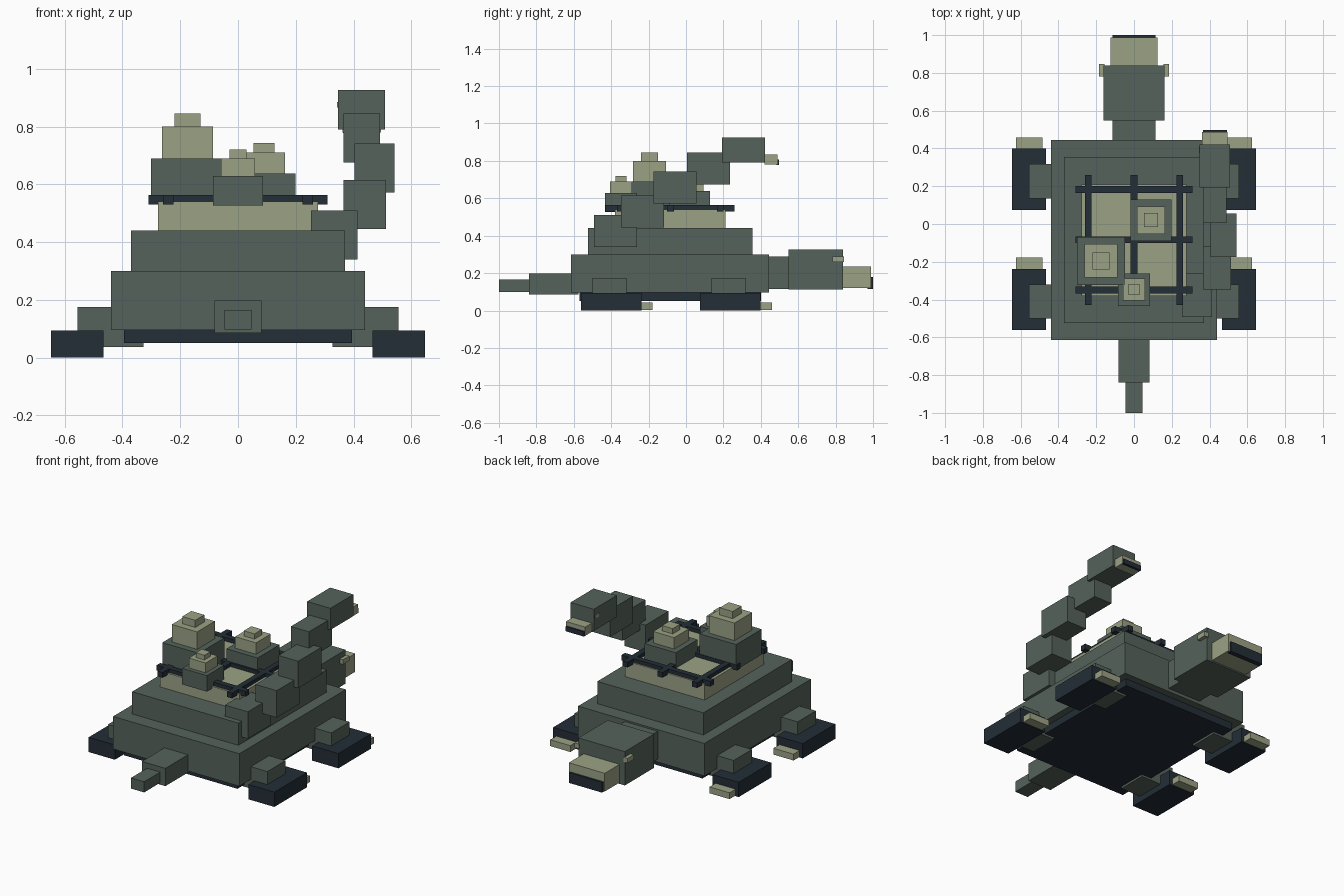
import bpy
import bmesh
from mathutils import Vector

default_cube = bpy.data.objects.get("Cube")
if default_cube:
    bpy.data.objects.remove(default_cube, do_unlink=True)


def make_material(name, rgb):
    mat = bpy.data.materials.new(name)
    mat.use_nodes = True
    colour = (*rgb, 1.0)
    mat.diffuse_color = colour
    mat.node_tree.nodes["Principled BSDF"].inputs["Base Color"].default_value = colour
    return mat


stone = make_material("grey green", (0.092, 0.123, 0.106))
tan = make_material("pale tan", (0.33, 0.36, 0.235))
navy = make_material("dark navy", (0.017, 0.027, 0.038))


def box(name, mat, x, y, z):
    """Flat-faced block spanning the (low, high) pairs on each axis."""
    low, high = Vector((x[0], y[0], z[0])), Vector((x[1], y[1], z[1]))
    bm = bmesh.new()
    bmesh.ops.create_cube(bm, size=1.0)
    bmesh.ops.scale(bm, vec=high - low, verts=bm.verts)
    mesh = bpy.data.meshes.new(name)
    bm.to_mesh(mesh)
    bm.free()
    mesh.materials.append(mat)
    obj = bpy.data.objects.new(name, mesh)
    obj.location = (low + high) / 2
    bpy.context.collection.objects.link(obj)
    return obj


def centred(name, mat, half_width, y, z):
    """Block symmetric about the middle plane."""
    return box(name, mat, (-half_width, half_width), y, z)


def around(centre, half):
    return (centre - half, centre + half)


# Stepped shell and belly
centred("belly_plate", navy, 0.395, (-0.57, 0.40), (0.05, 0.095))
centred("shell_lower", stone, 0.44, (-0.615, 0.445), (0.095, 0.30))
centred("shell_middle", stone, 0.37, (-0.525, 0.355), (0.30, 0.44))
centred("shell_upper", tan, 0.277, (-0.38, 0.21), (0.44, 0.54))

# Lattice of bars on the shell
bar_z = (0.53, 0.563)
for i, y in enumerate((-0.35, -0.083, 0.183)):
    centred(f"cross_bar_{i}", navy, 0.31, around(y, 0.018), bar_z)
for i, x in enumerate((-0.242, 0, 0.242)):
    box(f"long_bar_{i}", navy, around(x, 0.018), (-0.43, 0.26), bar_z)


# Three stepped spires: half widths shrink from base to cap
def spire(name, x, y, halves, levels):
    parts = (("base", stone), ("block", tan), ("cap", tan))
    for i, (part, mat) in enumerate(parts):
        box(f"{name}_{part}", mat, around(x, halves[i]), around(y, halves[i]),
            (levels[i], levels[i + 1]))


spire("large_spire", -0.175, -0.195, (0.127, 0.088, 0.045), (0.53, 0.69, 0.80, 0.845))
spire("medium_spire", 0.09, 0.02, (0.109, 0.073, 0.037), (0.53, 0.638, 0.71, 0.743))
spire("small_spire", 0, -0.347, (0.086, 0.059, 0.03), (0.527, 0.628, 0.69, 0.72))

# Tail
centred("tail_base", stone, 0.082, (-0.84, -0.575), (0.086, 0.198))
centred("tail_tip", stone, 0.046, (-1.0, -0.84), (0.098, 0.165))

# Neck and head
centred("neck", stone, 0.115, (0.44, 0.55), (0.115, 0.29))
centred("head", stone, 0.162, (0.548, 0.84), (0.112, 0.325))
centred("snout", tan, 0.125, (0.84, 0.988), (0.12, 0.235))
centred("mouth", navy, 0.115, (0.97, 1.0), (0.115, 0.18))


# Mirrored eyes and legs
def span(side, inner, outer):
    return tuple(sorted((side * inner, side * outer)))


for side, label in ((1, "left"), (-1, "right")):
    box(f"{label}_eye", tan, span(side, 0.155, 0.184), (0.782, 0.846), (0.26, 0.29))
    for end, y in (("head_end", 0.237), ("tail_end", -0.4)):
        name = f"{label}_{end}"
        box(f"{name}_leg", stone, span(side, 0.327, 0.555), around(y - 0.01, 0.091), (0.037, 0.175))
        box(f"{name}_foot", navy, span(side, 0.465, 0.647), around(y, 0.162), (0, 0.093))
        box(f"{name}_claws", tan, span(side, 0.485, 0.625), (y + 0.16, y + 0.222), (0.004, 0.044))

# Rising serpent: centre x, half width, start y and base z of each segment
segments = ((0.333, 0.08, -0.492, 0.34), (0.439, 0.074, -0.348, 0.445),
            (0.473, 0.069, -0.175, 0.572), (0.428, 0.063, 0.005, 0.675))
for i, (x, half, y, z) in enumerate(segments):
    box(f"serpent_segment_{i}", stone, around(x, half), (y, y + 0.23), (z, z + 0.17))
sx = 0.428
box("serpent_head", stone, around(sx, 0.081), (0.193, 0.422), (0.79, 0.926))
box("serpent_snout", tan, around(sx, 0.067), (0.42, 0.488), (0.78, 0.835))
box("serpent_mouth", navy, around(sx, 0.064), (0.48, 0.497), (0.778, 0.808))
box("serpent_eye", tan, (0.343, 0.35), (0.375, 0.41), (0.865, 0.885))
